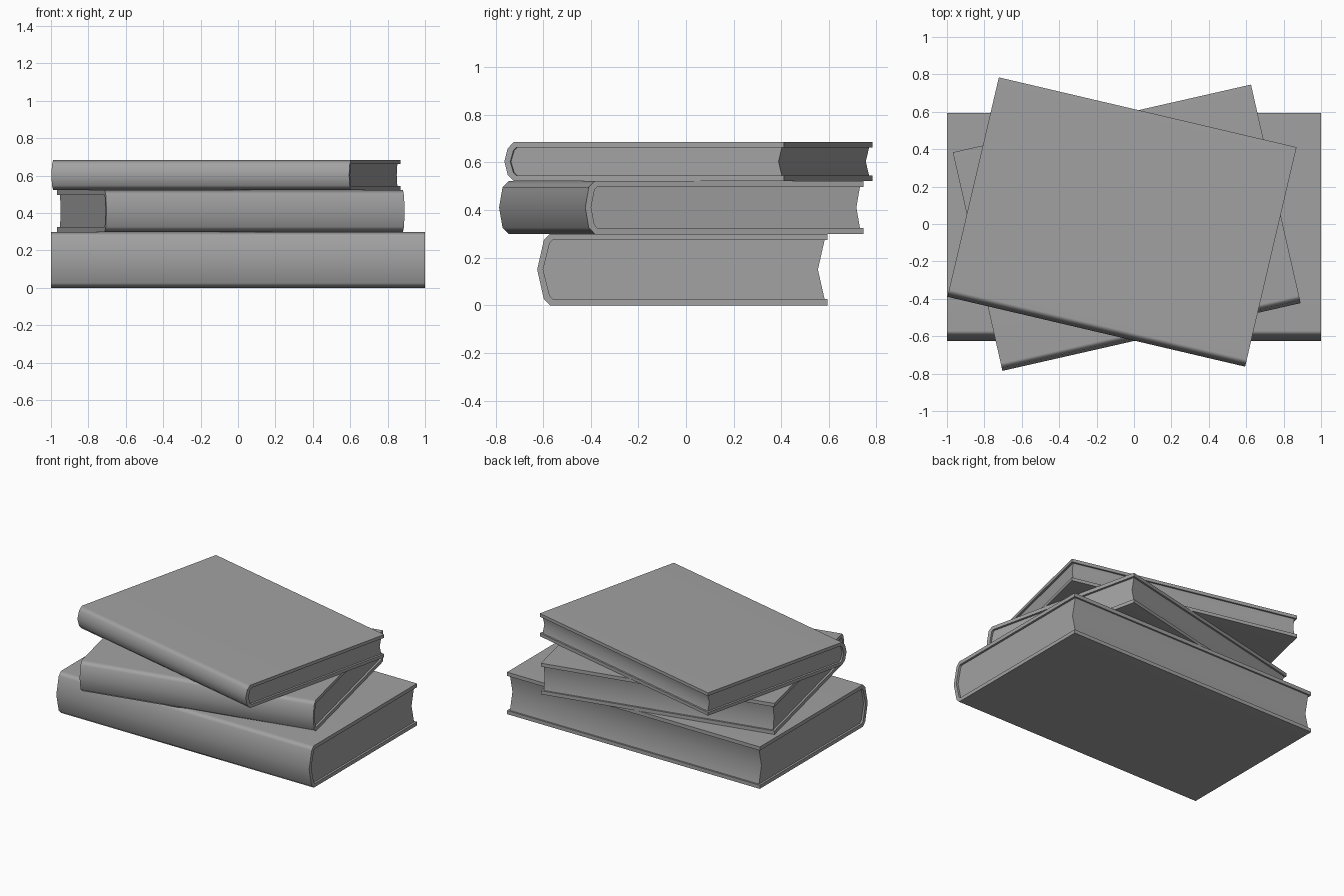
import bpy, bmesh, math

if "Cube" in bpy.data.objects:
    bpy.data.objects.remove(bpy.data.objects["Cube"])

# dark grey shared by covers and pages
grey = bpy.data.materials.new("dark_grey")
grey.diffuse_color = (0.36, 0.36, 0.36, 1)
grey.use_nodes = True
grey.node_tree.nodes["Principled BSDF"].inputs["Base Color"].default_value = grey.diffuse_color


def extrude_strip(name, bands, length, closed_ring):
    """Extrude a profile along x; bands are the polygons closing each end."""
    bm = bmesh.new()
    ends = [[bm.verts.new((x, y, z)) for y, z in closed_ring]
            for x in (-length / 2, length / 2)]
    n = len(closed_ring)
    for i in range(n):
        j = (i + 1) % n
        bm.faces.new((ends[0][i], ends[0][j], ends[1][j], ends[1][i]))
    for end in ends:
        for band in bands:
            bm.faces.new([end[i] for i in band])
    bmesh.ops.recalc_face_normals(bm, faces=bm.faces)
    mesh = bpy.data.meshes.new(name)
    bm.to_mesh(mesh)
    bm.free()
    mesh.materials.append(grey)
    ob = bpy.data.objects.new(name, mesh)
    bpy.context.collection.objects.link(ob)
    bpy.ops.object.select_all(action='DESELECT')
    ob.select_set(True)
    bpy.context.view_layer.objects.active = ob
    bpy.ops.object.shade_smooth_by_angle(angle=math.radians(50))
    # keeps the big flat covers evenly shaded next to the rounded spine
    mod = ob.modifiers.new("flat_covers", 'WEIGHTED_NORMAL')
    mod.keep_sharp = True
    return ob


def spine_points(back, front, h, inset, bulge, corner):
    """Open C-shaped outline: back top, round the spine, back bottom."""
    mid, top = h / 2, h - inset
    edge = front + bulge
    return [(back, top), (edge + corner, top), (edge, top - corner), (front, mid),
            (edge, inset + corner), (edge + corner, inset), (back, inset)]


def book(name, length, front, back, z0, h, t, bulge, loc=(0, 0), angle=0):
    # hard cover wrapped around the spine
    outer = spine_points(back, front, h, 0, bulge, 0.026)
    inner = spine_points(back, front + 0.025, h, t, bulge, 0.012)
    n = len(outer)
    ring = outer + inner[::-1]
    bands = [(i, i + 1, 2 * n - 2 - i, 2 * n - 1 - i) for i in range(n - 1)]
    cover = extrude_strip(name + "_cover", bands, length, ring)
    # page block with hollow fore edge, set back from the cover
    page = spine_points(back - 0.012, front + 0.025, h, t, bulge, 0.012)
    page.append((back - 0.012 - bulge, h / 2))
    pages = extrude_strip(name + "_pages", [range(len(page))], length - 0.03, page)
    for ob in (cover, pages):
        ob.location = (loc[0], loc[1], z0)
        ob.rotation_euler.z = math.radians(angle)


book("bottom_book", 2.0, -0.625, 0.594, 0.0, 0.30, 0.026, 0.028)
book("middle_book", 1.635, -0.604, 0.594, 0.30, 0.222, 0.025, 0.015, (-0.040, -0.015), 12.8)
book("top_book", 1.635, -0.608, 0.597, 0.522, 0.163, 0.023, 0.014, (-0.063, 0.016), -13.2)
